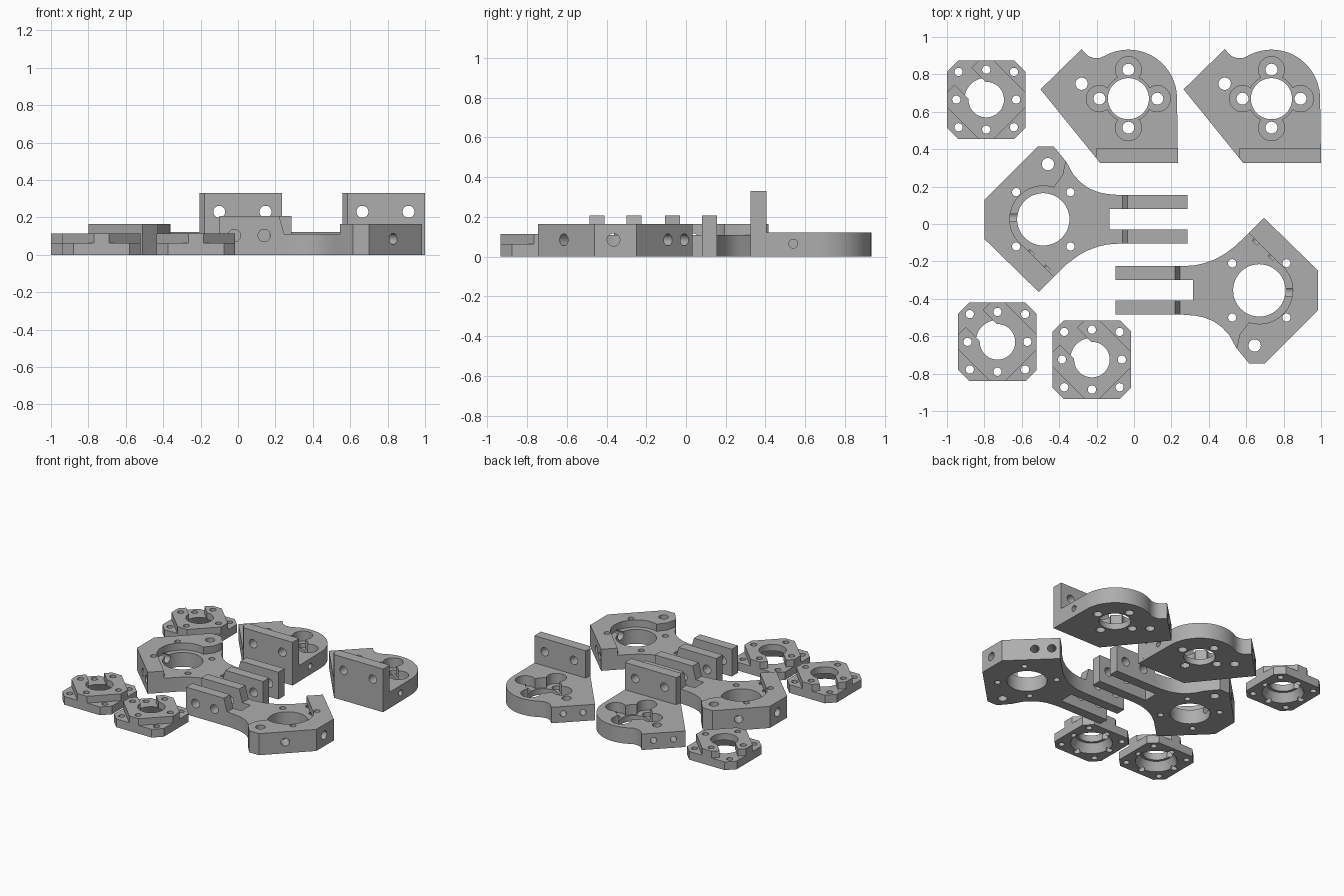
import bpy, bmesh, math
from mathutils import Vector, Matrix

if "Cube" in bpy.data.objects:
    bpy.data.objects.remove(bpy.data.objects["Cube"])

grey = bpy.data.materials.new("machined grey")
grey.diffuse_color = (0.42, 0.42, 0.42, 1)
grey.use_nodes = True
grey.node_tree.nodes["Principled BSDF"].inputs["Base Color"].default_value = grey.diffuse_color


def make_object(name, bm):
    bmesh.ops.recalc_face_normals(bm, faces=bm.faces)
    me = bpy.data.meshes.new(name)
    bm.to_mesh(me)
    bm.free()
    ob = bpy.data.objects.new(name, me)
    bpy.context.collection.objects.link(ob)
    return ob


def prism(points, z0, z1):
    """Extrude a plan outline from z0 to z1."""
    bm = bmesh.new()
    face = bm.faces.new([bm.verts.new((x, y, z0)) for x, y in points])
    top = bmesh.ops.extrude_face_region(bm, geom=[face])["geom"]
    bmesh.ops.translate(bm, vec=(0, 0, z1 - z0),
                        verts=[v for v in top if isinstance(v, bmesh.types.BMVert)])
    return make_object("helper", bm)


def box(x0, x1, y0, y1, z0, z1):
    return prism([(x0, y0), (x1, y0), (x1, y1), (x0, y1)], z0, z1)


def rod(a, b, r, r2=None, seg=32):
    """Cylinder or cone between two points."""
    a, b = Vector(a), Vector(b)
    bm = bmesh.new()
    bmesh.ops.create_cone(bm, cap_ends=True, segments=seg, radius1=r,
                          radius2=r if r2 is None else r2, depth=(b - a).length)
    turn = (b - a).to_track_quat('Z', 'Y').to_matrix().to_4x4()
    bmesh.ops.transform(bm, matrix=Matrix.Translation((a + b) / 2) @ turn, verts=bm.verts)
    return make_object("helper", bm)


def drill(x, y, r, z0=-0.1, z1=0.5, seg=24):
    return rod((x, y, z0), (x, y, z1), r, seg=seg)


def combine(name, base, steps):
    """Apply a list of (operation, helper) to the base and remove helpers."""
    base.name = name
    for op, helper in steps:
        helper.hide_render = True
        m = base.modifiers.new("shape", 'BOOLEAN')
        m.operation, m.object, m.solver = op, helper, 'EXACT'
    dg = bpy.context.evaluated_depsgraph_get()
    me = bpy.data.meshes.new_from_object(base.evaluated_get(dg))
    base.modifiers.clear()
    base.data = me
    me.name = name
    me.materials.clear()
    me.materials.append(grey)
    for _, helper in steps:
        bpy.data.objects.remove(helper)
    bpy.ops.object.select_all(action='DESELECT')
    base.select_set(True)
    bpy.context.view_layer.objects.active = base
    bpy.ops.object.shade_smooth_by_angle(angle=math.radians(30))
    return base


def copy(ob, name, loc, turn=0):
    c = ob.copy()
    c.name = name
    c.location = loc
    c.rotation_euler.z = turn
    bpy.context.collection.objects.link(c)


ADD, CUT = 'UNION', 'DIFFERENCE'


def octagon(h, c):
    q = [(h, c), (c, h)]
    return q + [(-x, y) for x, y in q[::-1]] + [(-x, -y) for x, y in q] + [(x, -y) for x, y in q[::-1]]


# Square bearing flange with a diamond upper tier
n = math.sqrt(0.5)
notch = [((u - v) * n, (u + v) * n) for u, v in
         ((-0.064, 0), (0.064, 0), (0.064, 0.3), (-0.064, 0.3))]
steps = [(ADD, prism(octagon(0.21, 0.04), 0.03, 0.115)),
         (CUT, prism(notch, 0.062, 0.2)),
         (CUT, rod((0, 0, -0.01), (0, 0, 0.065), 0.15, 0.115, 48)),
         (CUT, drill(0, 0, 0.095, seg=48))]
for i in range(8):
    a = i * math.pi / 4
    d = 0.16 if i % 2 == 0 else 0.148 * math.sqrt(2)
    steps.append((CUT, drill(d * math.cos(a), d * math.sin(a), 0.022)))
flange = combine("flange_back_left", prism(octagon(0.21, 0.15), 0, 0.063), steps)
flange.location = (-0.79, 0.665, 0)
copy(flange, "flange_front_left", (-0.73, -0.63, 0))
copy(flange, "flange_front_middle", (-0.225, -0.725, 0))

# Mounting bracket: rounded plate with an upright wall
cx, cy = -0.03, 0.67
outline = [(-0.18, 0.325), (0.235, 0.325), (0.23, 0.67)]
outline += [(cx + 0.26 * math.cos(math.radians(a)), cy + 0.262 * math.sin(math.radians(a)))
            for a in range(4, 118, 4)]
outline += [(-0.18, 0.888), (-0.215, 0.887), (-0.245, 0.898), (-0.28, 0.935), (-0.50, 0.72)]
wall = [(-0.18, 0.325), (0.235, 0.325), (0.234, 0.405), (-0.2, 0.405), (-0.205, 0.356)]
steps = [(ADD, prism(wall, 0.02, 0.33)),
         (CUT, drill(cx, cy, 0.125, 0.045, 0.2, 48)),
         (CUT, drill(cx, cy, 0.11, seg=48)),
         (CUT, drill(-0.28, 0.75, 0.033))]
for dx, dy in ((0.155, 0), (-0.155, 0), (0, 0.155), (0, -0.155)):
    steps.append((CUT, drill(cx + dx, cy + dy, 0.07, 0.045, 0.2)))
    steps.append((CUT, drill(cx + dx, cy + dy, 0.032)))
for x in (-0.1, 0.147):
    steps.append((CUT, rod((x, 0.25, 0.23), (x, 0.5, 0.23), 0.032)))
for x, y in ((-0.44, 0.78), (-0.34, 0.876)):
    steps.append((CUT, rod((x - 0.05, y + 0.05, 0.065), (x + 0.08, y - 0.08, 0.065), 0.022)))
steps.append((CUT, rod((0.3, 0.54, 0.065), (0.1, 0.54, 0.065), 0.022)))
bracket = combine("bracket_middle", prism(outline, 0, 0.122), steps)
copy(bracket, "bracket_right", (0.765, 0, 0))

# Fork arm: body with a sunken seat, narrow neck and two prongs
cx, cy = -0.485, 0.025
outline = [(-0.80, -0.08), (-0.51, -0.363), (-0.36, -0.215), (-0.30, -0.17), (-0.25, -0.142),
           (-0.19, -0.12), (-0.14, -0.109), (-0.08, -0.105), (0.285, -0.105), (0.285, 0.155),
           (-0.08, 0.155), (-0.14, 0.16), (-0.19, 0.17), (-0.24, 0.19), (-0.285, 0.222),
           (-0.325, 0.265), (-0.36, 0.33), (-0.43, 0.415), (-0.515, 0.415), (-0.80, 0.13)]
low = [(cx, cy), (-0.61, -0.10), (-0.2, -0.51), (0.4, -0.51), (0.4, 0.33),
       (-0.365, 0.33), (-0.38, 0.26), (-0.43, 0.195)]
steps = [(CUT, prism(low, 0.11, 0.3)),
         (CUT, drill(cx, cy, 0.179, 0.11, 0.3, 48))]
# raised prong blocks with sloped inner ends
bm = bmesh.new()
side = [(-0.062, 0.05), (0.285, 0.05), (0.285, 0.208), (-0.035, 0.208), (-0.062, 0.11)]
f = bm.faces.new([bm.verts.new((x, -0.105, z)) for x, z in side])
g = bmesh.ops.extrude_face_region(bm, geom=[f])["geom"]
bmesh.ops.translate(bm, vec=(0, 0.26, 0), verts=[v for v in g if isinstance(v, bmesh.types.BMVert)])
steps.append((ADD, make_object("helper", bm)))
steps += [(CUT, box(-0.13, 0.4, -0.03, 0.08, -0.1, 0.4)),
          (CUT, drill(cx, cy, 0.14, seg=48)),
          (CUT, drill(-0.46, 0.32, 0.033))]
for sx in (-0.145, 0.145):
    for sy in (-0.145, 0.145):
        steps.append((CUT, drill(cx + sx, cy + sy, 0.022)))
# cross holes through the prongs and holes in the outer faces
for x in (0.045, 0.205):
    steps.append((CUT, rod((x, -0.2, 0.103), (x, 0.25, 0.103), 0.033)))
steps.append((CUT, rod((-0.9, 0.035, 0.085), (-0.55, 0.035, 0.085), 0.032)))
steps.append((CUT, rod((-0.70, 0.34, 0.085), (-0.57, 0.21, 0.085), 0.03)))
for x, y in ((-0.635, -0.238), (-0.55, -0.32)):
    steps.append((CUT, rod((x - 0.05, y - 0.05, 0.085), (x + 0.09, y + 0.09, 0.085), 0.03)))
fork = combine("fork_arm_left", prism(outline, 0, 0.165), steps)
copy(fork, "fork_arm_right", (0.185, -0.33, 0), math.pi)
